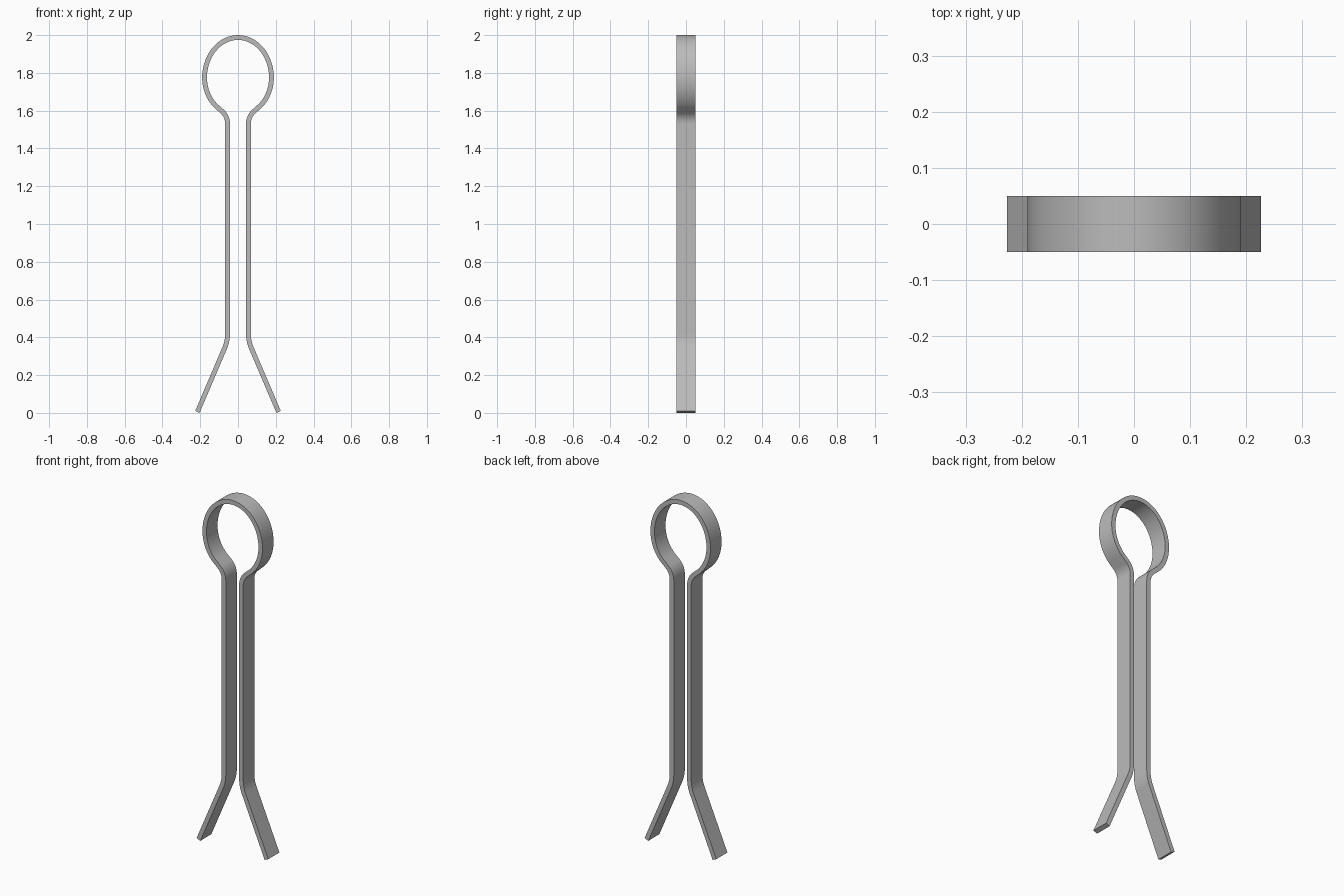
import bpy, bmesh, math
from mathutils import Vector

cube = bpy.data.objects.get("Cube")
if cube:
    bpy.data.objects.remove(cube, do_unlink=True)

THICK, WIDTH = 0.0255, 0.1
LEG_X = 0.055

steel = bpy.data.materials.new("steel_grey")
steel.use_nodes = True
grey = (0.5, 0.5, 0.5, 1)
steel.diffuse_color = grey
steel.node_tree.nodes["Principled BSDF"].inputs["Base Color"].default_value = grey


def arc(cx, cz, rx, rz, start, end, steps):
    """Points on an elliptical arc, angles in degrees."""
    angles = [math.radians(start + (end - start) * i / steps) for i in range(steps + 1)]
    return [Vector((cx + rx * math.cos(a), cz + rz * math.sin(a))) for a in angles]


# Centre line of one half: eye, neck bend, straight leg, splayed tip
tip = Vector((0.215, 0.0051))
splay = math.degrees(math.atan2(tip.x - LEG_X, 0.38 - tip.y))
bend_r = 0.2
bend_z = 0.38 + bend_r * math.tan(math.radians(splay / 2))
half = arc(0, 1.775, 0.177, 0.2122, 90, 0, 24)
half += arc(0, 1.775, 0.177, 0.2, 0, -48, 14)[1:]
half += arc(LEG_X + 0.09, 1.53, 0.09, 0.09, 135, 180, 10)
half += arc(LEG_X + bend_r, bend_z, bend_r, bend_r, 180, 180 + splay, 8)
half.append(tip)

# Mirror the half into one continuous strip
path = [Vector((-p.x, p.y)) for p in reversed(half[1:])] + half

# Sweep the rectangular section along the path
bm = bmesh.new()
rings = []
for i, p in enumerate(path):
    before = (p - path[i - 1]).normalized() if i else None
    after = (path[i + 1] - p).normalized() if i < len(path) - 1 else None
    t = ((before or after) + (after or before)).normalized()
    n = Vector((-t.y, t.x)) * THICK / 2
    rings.append([bm.verts.new((p.x + s * n.x, y * WIDTH / 2, p.y + s * n.y))
                  for s, y in ((1, -1), (1, 1), (-1, 1), (-1, -1))])
for a, b in zip(rings, rings[1:]):
    for k in range(4):
        j = (k + 1) % 4
        bm.faces.new((a[k], a[j], b[j], b[k]))
bm.faces.new(rings[0])
bm.faces.new(rings[-1])
bmesh.ops.recalc_face_normals(bm, faces=bm.faces)

mesh = bpy.data.meshes.new("split_pin")
bm.to_mesh(mesh)
bm.free()
mesh.materials.append(steel)
pin = bpy.data.objects.new("split_pin", mesh)
bpy.context.collection.objects.link(pin)

# Smooth the curves, keep the strip edges crisp
bpy.ops.object.select_all(action="DESELECT")
pin.select_set(True)
bpy.context.view_layer.objects.active = pin
bpy.ops.object.shade_smooth_by_angle(angle=math.radians(30))
